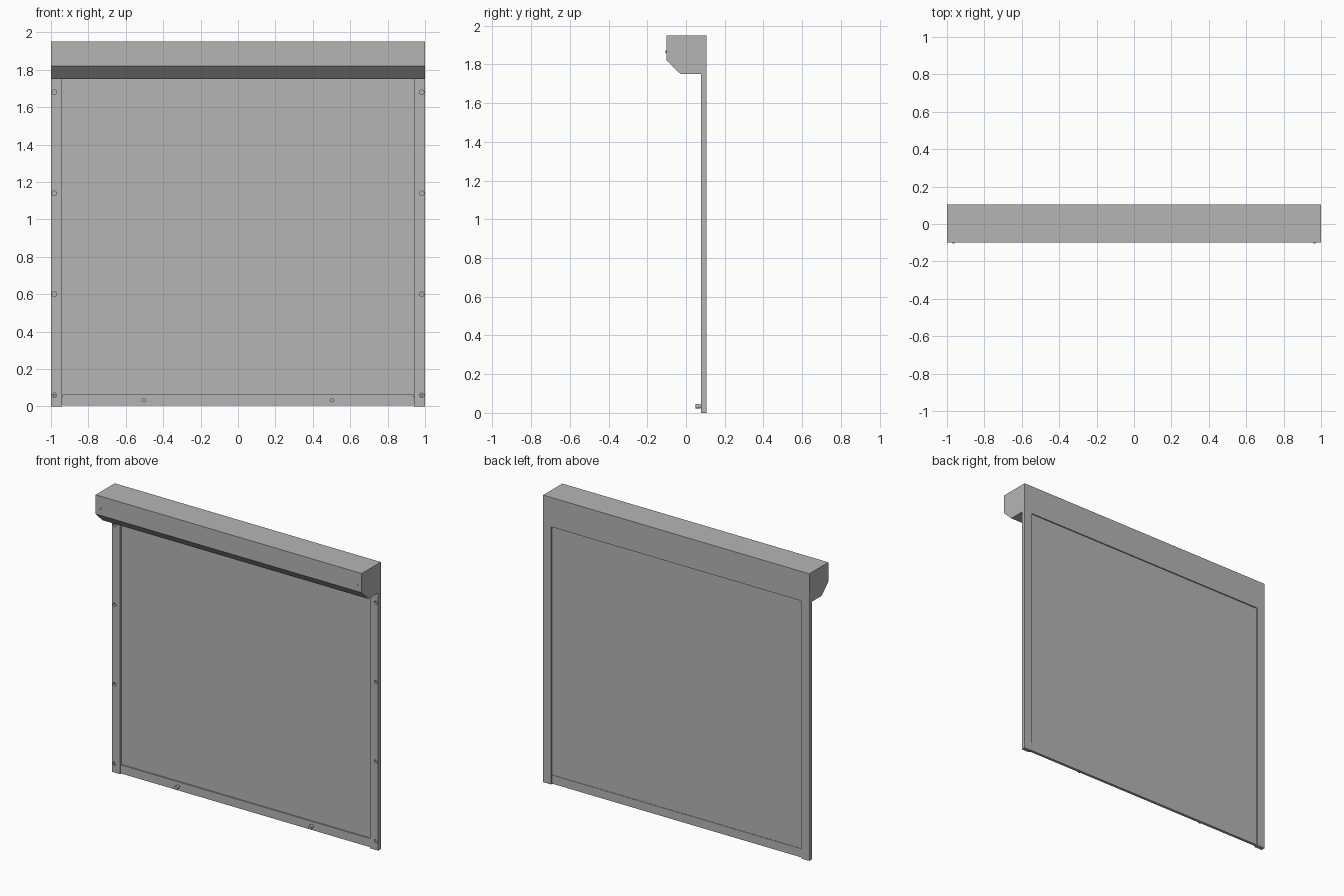
import bpy, bmesh, math
from mathutils import Matrix

cube = bpy.data.objects.get("Cube")
if cube:
    bpy.data.objects.remove(cube, do_unlink=True)

grey = bpy.data.materials.new("painted_grey_metal")
grey.use_nodes = True
COLOUR = (0.47, 0.46, 0.465, 1)
grey.diffuse_color = COLOUR
grey.node_tree.nodes["Principled BSDF"].inputs["Base Color"].default_value = COLOUR

BACK = 0.105
RAIL_FRONT = 0.077
HOLE_HEIGHTS = (0.06, 0.60, 1.14, 1.68)


def finish(name, bm):
    bmesh.ops.recalc_face_normals(bm, faces=bm.faces)
    mesh = bpy.data.meshes.new(name)
    bm.to_mesh(mesh)
    bm.free()
    mesh.materials.append(grey)
    ob = bpy.data.objects.new(name, mesh)
    bpy.context.collection.objects.link(ob)
    return ob


def box(name, x0, x1, y0, y1, z0, z1):
    bm = bmesh.new()
    bmesh.ops.create_cube(bm, size=1)
    for v in bm.verts:
        v.co.x = x1 if v.co.x > 0 else x0
        v.co.y = y1 if v.co.y > 0 else y0
        v.co.z = z1 if v.co.z > 0 else z0
    return finish(name, bm)


def add_pin(bm, x, z, y0, y1, radius, sides=16):
    """Cylinder along y between y0 and y1."""
    place = Matrix.Translation((x, (y0 + y1) / 2, z)) @ Matrix.Rotation(math.pi / 2, 4, 'X')
    bmesh.ops.create_cone(bm, cap_ends=True, segments=sides, radius1=radius,
                          radius2=radius, depth=y1 - y0, matrix=place)


def smooth(ob):
    bpy.ops.object.select_all(action='DESELECT')
    ob.select_set(True)
    bpy.context.view_layer.objects.active = ob
    bpy.ops.object.shade_smooth_by_angle(angle=math.radians(35))


# Roller housing: chamfered profile swept across the full width
profile = [(-0.1, 1.95), (-0.1, 1.82), (-0.028, 1.75), (BACK, 1.75), (BACK, 1.95)]
bm = bmesh.new()
end = bm.faces.new([bm.verts.new((-1, y, z)) for y, z in profile])
sweep = bmesh.ops.extrude_face_region(bm, geom=[end])
bmesh.ops.translate(bm, vec=(2, 0, 0),
                    verts=[g for g in sweep["geom"] if isinstance(g, bmesh.types.BMVert)])
finish("roller_housing", bm)

# Curtain and bottom bar
box("curtain", -0.945, 0.945, 0.09, 0.097, 0.05, 1.76)
box("bottom_bar", -0.938, 0.938, 0.081, 0.1, 0.005, 0.063)

for side, label in ((1, "left"), (-1, "right")):
    # Guide rail with a column of recessed fixing holes
    x0, x1 = sorted((side * 0.94, side))
    rail = box(label + "_guide_rail", x0, x1, RAIL_FRONT, BACK, 0, 1.75)
    bm = bmesh.new()
    for z in HOLE_HEIGHTS:
        add_pin(bm, side * 0.982, z, RAIL_FRONT - 0.02, RAIL_FRONT + 0.015, 0.012)
    cutter = finish(label + "_hole_cutter", bm)
    cutter.hide_render = True
    cutter.hide_viewport = True
    cutter.display_type = 'WIRE'
    cut = rail.modifiers.new("fixing_holes", 'BOOLEAN')
    cut.operation = 'DIFFERENCE'
    cut.solver = 'EXACT'
    cut.object = cutter

    # Screw sunk into the lowest hole
    bm = bmesh.new()
    add_pin(bm, side * 0.982, HOLE_HEIGHTS[0], RAIL_FRONT + 0.004, RAIL_FRONT + 0.018, 0.008)
    smooth(finish(label + "_rail_screw", bm))

    # Small housing screw
    bm = bmesh.new()
    add_pin(bm, side * 0.965, 1.865, -0.105, -0.095, 0.006)
    smooth(finish(label + "_housing_screw", bm))

    # Bottom bar stop: shank with a wider head
    bm = bmesh.new()
    add_pin(bm, side * 0.503, 0.034, 0.07, 0.09, 0.008)
    add_pin(bm, side * 0.503, 0.034, 0.05, 0.074, 0.012)
    smooth(finish(label + "_bottom_stop", bm))
